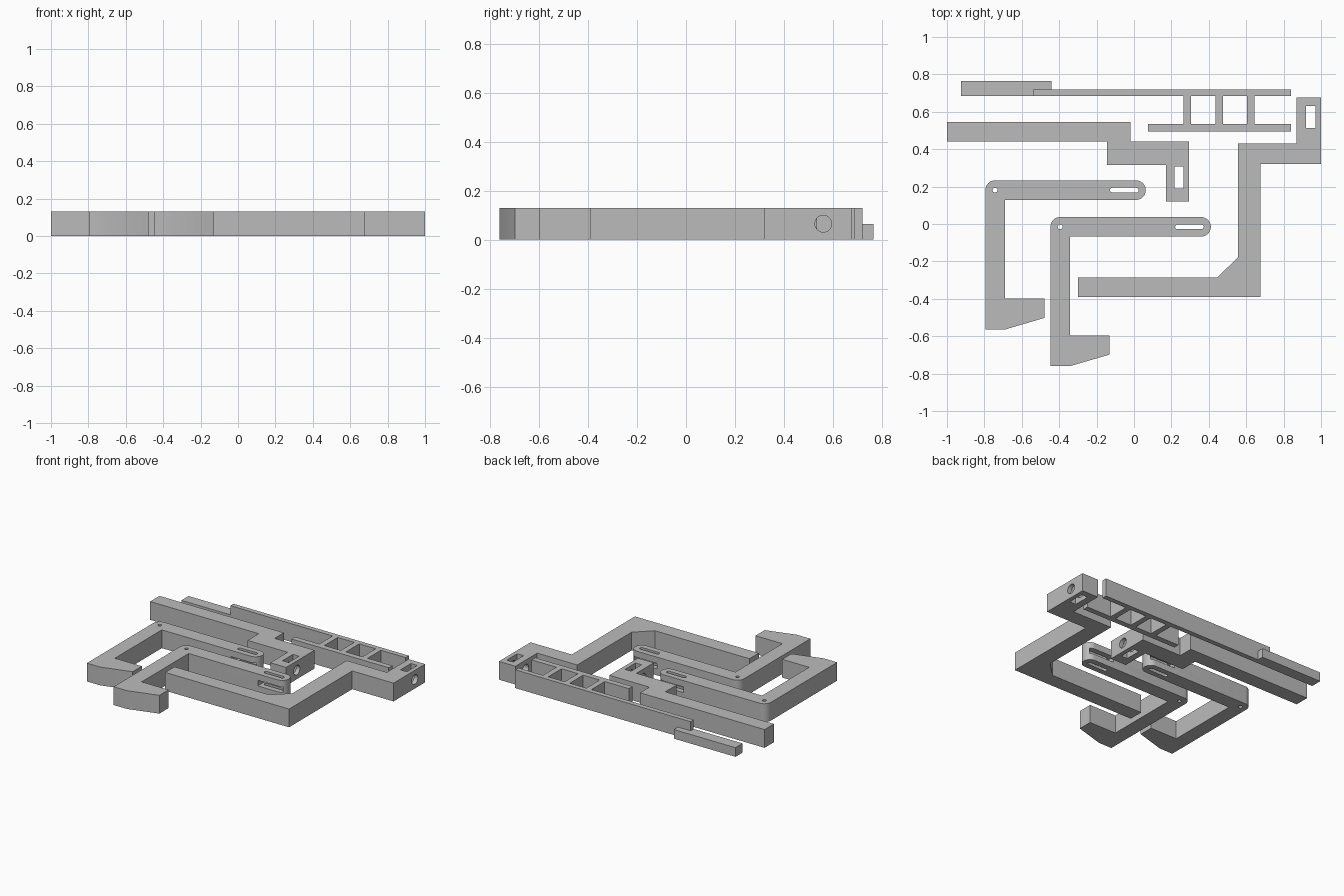
import bpy
import bmesh
from math import sin, cos, pi
from mathutils import Vector, Matrix

cube = bpy.data.objects.get("Cube")
if cube:
    bpy.data.objects.remove(cube, do_unlink=True)

THICK = 0.13
MID = THICK / 2

grey = bpy.data.materials.new("plain grey")
grey.use_nodes = True
colour = (0.5, 0.5, 0.5, 1)
grey.diffuse_color = colour
grey.node_tree.nodes["Principled BSDF"].inputs["Base Color"].default_value = colour


def arc(cx, cy, r, start, end, steps=16):
    """Points on an arc, angles in half turns."""
    angles = [pi * (start + (end - start) * i / steps) for i in range(steps + 1)]
    return [(cx + r * cos(a), cy + r * sin(a)) for a in angles]


def prism(name, outline, z0=0.0, z1=THICK):
    """Extrude a flat outline from z0 up to z1."""
    bm = bmesh.new()
    face = bm.faces.new([bm.verts.new((x, y, z0)) for x, y in outline])
    top = bmesh.ops.extrude_face_region(bm, geom=[face])["geom"]
    moved = [v for v in top if isinstance(v, bmesh.types.BMVert)]
    bmesh.ops.translate(bm, verts=moved, vec=(0, 0, z1 - z0))
    bmesh.ops.recalc_face_normals(bm, faces=bm.faces)
    mesh = bpy.data.meshes.new(name)
    bm.to_mesh(mesh)
    bm.free()
    mesh.materials.append(grey)
    obj = bpy.data.objects.new(name, mesh)
    bpy.context.collection.objects.link(obj)
    return obj


def box(name, x0, x1, y0, y1, z0=-0.1, z1=0.3):
    return prism(name, [(x0, y0), (x1, y0), (x1, y1), (x0, y1)], z0, z1)


def select_only(obj):
    bpy.ops.object.select_all(action="DESELECT")
    obj.select_set(True)
    bpy.context.view_layer.objects.active = obj


def cut(obj, *cutters):
    """Subtract the cutters one by one, then drop them."""
    for cutter in cutters:
        cutter.hide_render = True
        mod = obj.modifiers.new("cut", "BOOLEAN")
        mod.operation = "DIFFERENCE"
        mod.solver = "EXACT"
        mod.object = cutter
        select_only(obj)
        bpy.ops.object.modifier_apply(modifier=mod.name)
        bpy.data.objects.remove(cutter, do_unlink=True)


def smooth(obj):
    select_only(obj)
    bpy.ops.object.shade_smooth_by_angle(angle=0.5)


def cross_hole(x, y, r=0.034):
    """Round cutter lying along x at mid height."""
    obj = prism("cross_hole", arc(0, 0, r, 0, 1.9375, 31), -0.15, 0.15)
    turn = Matrix.Rotation(pi / 2, 4, "Y")
    obj.data.transform(Matrix.Translation(Vector((x, y, MID))) @ turn)
    return obj


# Ladder rail with two closed bays
ladder = prism("ladder_rail", [
    (-0.54, 0.72), (-0.54, 0.685), (0.265, 0.685), (0.265, 0.535),
    (0.075, 0.535), (0.075, 0.495), (0.84, 0.495), (0.84, 0.535),
    (0.645, 0.535), (0.645, 0.685), (0.84, 0.685), (0.84, 0.72)])
cut(ladder, *[box("bay", x, x + 0.13, 0.535, 0.685) for x in (0.305, 0.475)])

# Half-height tongue at the end of the rail
prism("rail_tongue", [
    (-0.925, 0.685), (-0.54, 0.685), (-0.54, 0.72), (-0.44, 0.72),
    (-0.44, 0.765), (-0.925, 0.765)], 0, MID)

# Stepped bar with slotted end block
bar = prism("stepped_bar", [
    (-1, 0.44), (-0.145, 0.44), (-0.145, 0.315), (0.17, 0.315),
    (0.17, 0.12), (0.295, 0.12), (0.295, 0.44), (-0.02, 0.44),
    (-0.02, 0.545), (-1, 0.545)])
cut(bar, box("slot", 0.217, 0.265, 0.19, 0.308), cross_hole(0.23, 0.24))
smooth(bar)

# Angled frame with gusset and slotted end block
frame = prism("angled_frame", [
    (-0.3, -0.39), (0.675, -0.39), (0.675, 0.32), (1, 0.32),
    (1, 0.675), (0.87, 0.675), (0.87, 0.43), (0.555, 0.43),
    (0.555, -0.18), (0.445, -0.285), (-0.3, -0.285)])
cut(frame, box("slot", 0.92, 0.97, 0.512, 0.63), cross_hole(0.935, 0.56))
smooth(frame)


def hooked_arm(name, x, y):
    """Arm with round end, pin hole, crossed slots and a hooked foot."""
    r = 0.052
    outline = arc(0.858 - r, -r, r, -0.5, 0.5)
    outline += arc(r, -r, r, 0.5, 1, 8)
    outline += [(0, -0.797), (0.105, -0.797), (0.317, -0.735),
                (0.317, -0.632), (0.105, -0.632), (0.105, -2 * r)]
    arm = prism(name, [(x + px, y + py) for px, py in outline])
    pin = prism("pin", arc(x + r, y - r, 0.013, 0, 1.875, 15), -0.1, 0.3)
    long_slot = prism("long_slot", arc(x + 0.807, y - r, 0.013, -0.5, 0.5, 8)
                      + arc(x + 0.68, y - r, 0.013, 0.5, 1.5, 8), -0.1, 0.3)
    side_slot = box("side_slot", x + 0.65, x + 0.84, y - 0.15, y + 0.05,
                    MID - 0.02, MID + 0.02)
    cut(arm, pin, long_slot, side_slot)
    smooth(arm)


hooked_arm("hooked_arm_back", -0.795, 0.233)
hooked_arm("hooked_arm_front", -0.447, 0.037)
